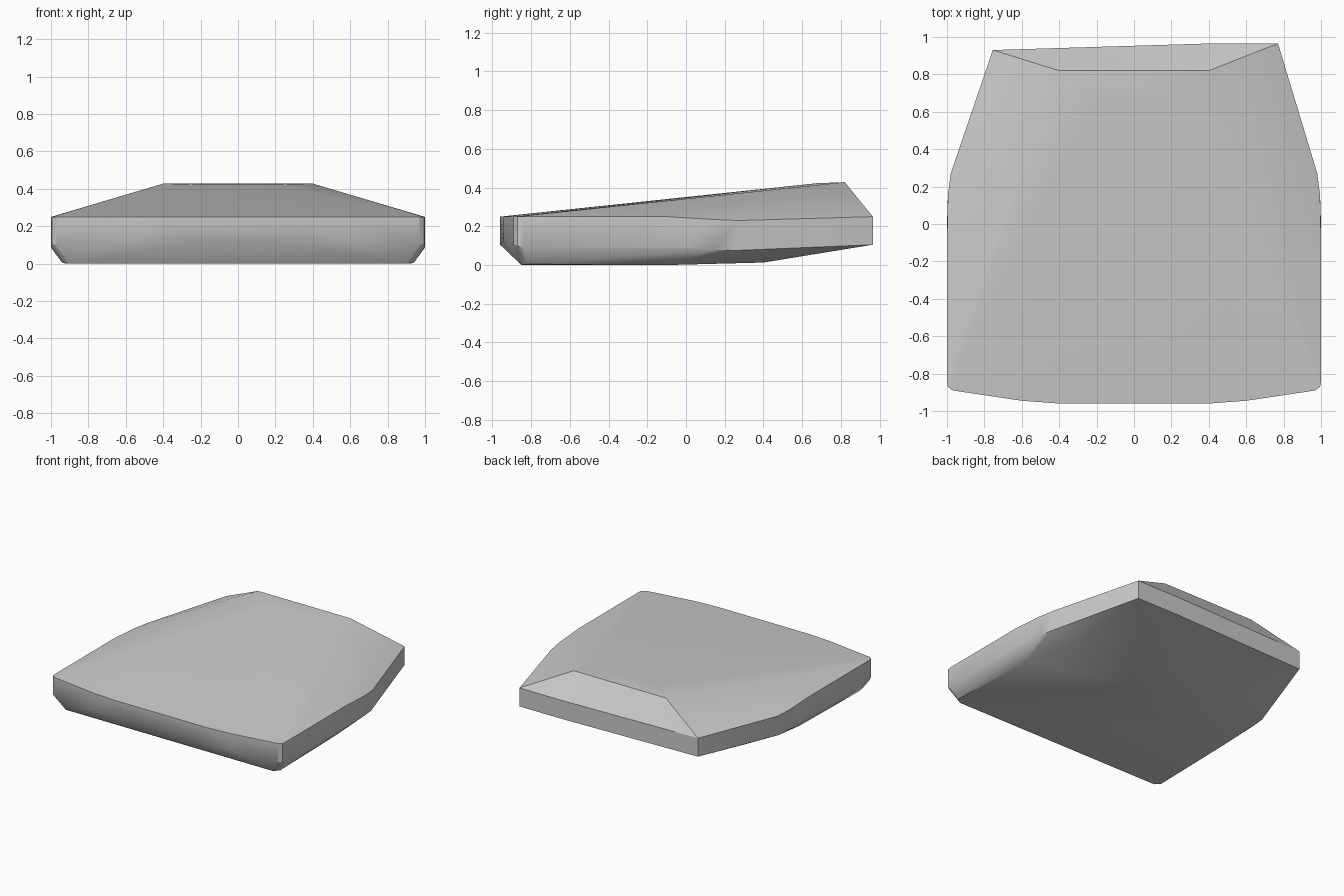
import bpy
import bmesh
import math

cube = bpy.data.objects.get("Cube")
if cube:
    bpy.data.objects.remove(cube, do_unlink=True)

stone = bpy.data.materials.new("stone grey")
stone.use_nodes = True
stone.diffuse_color = (0.6, 0.6, 0.6, 1)
stone.node_tree.nodes["Principled BSDF"].inputs["Base Color"].default_value = stone.diffuse_color

# Corner points of one half; each is mirrored across x
upper_rim = [(0.4, -0.96, 0.25), (0.6, -0.945, 0.25), (0.97, -0.89, 0.25), (0.995, -0.87, 0.25),
             (1, -0.84, 0.25), (1, -0.1, 0.25), (0.995, 0.15, 0.235), (0.98, 0.27, 0.23)]
lower_rim = [(0.3, -0.96, 0.105), (0.6, -0.945, 0.12), (0.97, -0.89, 0.105), (0.995, -0.87, 0.1),
             (1, -0.84, 0.09), (1, 0, 0.09), (0.995, 0.15, 0.08), (0.98, 0.25, 0.075)]
underside = [(0.9, -0.85, 0), (0.94, -0.82, 0.005), (0.92, -0.1, 0), (0.8, 0.4, 0.013)]
ridge = [(0.4, 0.82, 0.428), (0.2, 0.68, 0.423)]
points = [(s * x, y, z) for x, y, z in upper_rim + lower_rim + underside + ridge for s in (1, -1)]

# Slightly skewed back edge
for x, y in [(0.77, 0.965), (0.4, 0.965), (-0.755, 0.93)]:
    points += [(x, y, 0.25), (x, y, 0.105)]

# Slab wrapped around the corner points
bm = bmesh.new()
for p in points:
    bm.verts.new(p)
hull = bmesh.ops.convex_hull(bm, input=bm.verts)
loose = {v for v in hull["geom_interior"] + hull["geom_unused"] if isinstance(v, bmesh.types.BMVert)}
bmesh.ops.delete(bm, geom=list(loose), context="VERTS")
bmesh.ops.recalc_face_normals(bm, faces=bm.faces)
mesh = bpy.data.meshes.new("stone_slab")
bm.to_mesh(mesh)
bm.free()
mesh.materials.append(stone)
slab = bpy.data.objects.new("stone_slab", mesh)
bpy.context.collection.objects.link(slab)

# Soft facets with crisp main edges
bpy.context.view_layer.objects.active = slab
slab.select_set(True)
bpy.ops.object.shade_smooth_by_angle(angle=math.radians(30))
